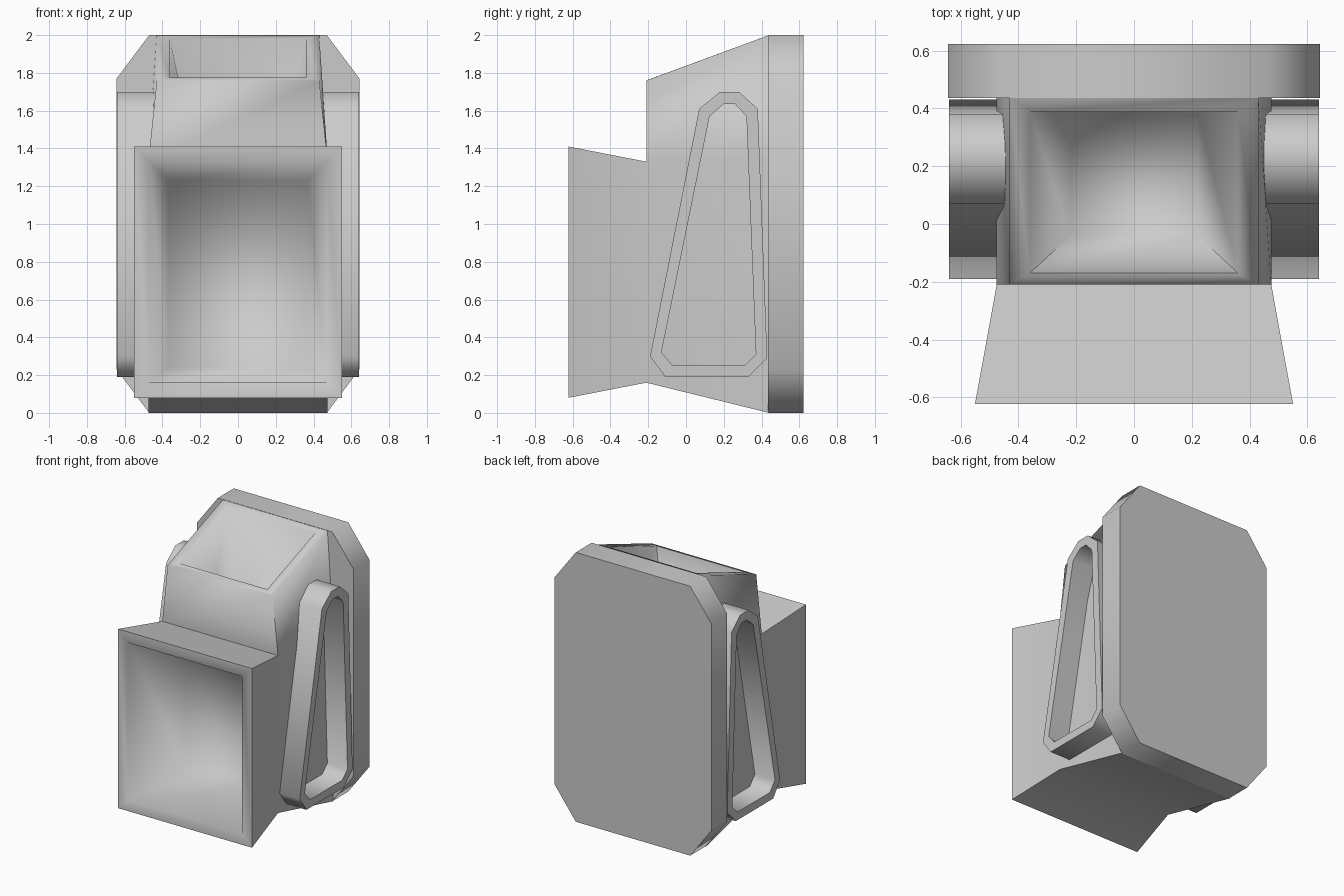
import bpy, bmesh, math

if "Cube" in bpy.data.objects:
    bpy.data.objects.remove(bpy.data.objects["Cube"])

def finish(bm, name, angle):
    bmesh.ops.recalc_face_normals(bm, faces=bm.faces[:])
    me = bpy.data.meshes.new(name)
    bm.to_mesh(me)
    bm.free()
    ob = bpy.data.objects.new(name, me)
    bpy.context.collection.objects.link(ob)
    bpy.ops.object.select_all(action='DESELECT')
    ob.select_set(True)
    bpy.context.view_layer.objects.active = ob
    bpy.ops.object.shade_smooth_by_angle(angle=math.radians(angle))
    return ob

def ring(bm, pts):
    return [bm.verts.new(p) for p in pts]

def bridge(bm, a, b):
    n = len(a)
    for i in range(n):
        j = (i + 1) % n
        bm.faces.new((a[i], a[j], b[j], b[i]))

def rect_xz(hw, y, z0, z1):
    return [(-hw, y, z0), (hw, y, z0), (hw, y, z1), (-hw, y, z1)]

# Housing: tapered body, flared front mouth and a deep recess in the sloped top
bm = bmesh.new()
throat = ring(bm, rect_xz(.475, -.21, .16, 1.33))
back = ring(bm, rect_xz(.475, .44, 0, 1.33))
for i, j in ((0, 1), (1, 2), (3, 0)):
    bm.faces.new((throat[i], throat[j], back[j], back[i]))
top = ring(bm, [(-.43, -.21, 1.76), (.43, -.21, 1.76), (.43, .44, 2), (-.43, .44, 2)])
bm.faces.new((throat[3], throat[2], top[1], top[0]))
bm.faces.new((throat[2], back[2], top[2], top[1]))
bm.faces.new((back[3], throat[3], top[0], top[3]))
bm.faces.new((back[2], back[3], top[3], top[2]))
bm.faces.new(back)

# top recess with tapered sides and an upright back wall
lip = ring(bm, [(-.36, -.17, 1.775), (.36, -.17, 1.775), (.36, .39, 1.98), (-.36, .39, 1.98)])
pit = ring(bm, [(-.22, -.04, 1.30), (.22, -.04, 1.30), (.22, .385, 1.40), (-.22, .385, 1.40)])
bridge(bm, top, lip)
bridge(bm, lip, pit)
bm.faces.new(pit)

# front mouth: flare, flat rim, deep tapered recess
flare = ring(bm, rect_xz(.55, -.622, .08, 1.41))
rim = ring(bm, rect_xz(.47, -.622, .16, 1.33))
floor = ring(bm, rect_xz(.37, -.08, .24, 1.23))
for a, b in ((throat, flare), (flare, rim), (rim, floor)):
    bridge(bm, a, b)
bm.faces.new(floor)
finish(bm, "housing", 88)

# Back plate: chamfered slab
octagon = [(.47, 0), (.643, .23), (.643, 1.77), (.47, 2),
           (-.47, 2), (-.643, 1.77), (-.643, .23), (-.47, 0)]
bm = bmesh.new()
a = ring(bm, [(x, .435, z) for x, z in octagon])
b = ring(bm, [(x, .622, z) for x, z in octagon])
bridge(bm, a, b)
bm.faces.new(a)
bm.faces.new(b)
finish(bm, "back_plate", 60)

# Side loops: tapered eight-sided frames against both flanks
outer = [(-.19, .30), (-.11, .19), (.33, .19), (.43, .29),
         (.38, 1.61), (.28, 1.70), (.18, 1.70), (.07, 1.61)]
inner = [(-.13, .32), (-.07, .25), (.31, .25), (.37, .31),
         (.32, 1.57), (.26, 1.635), (.20, 1.635), (.125, 1.57)]
for side, label in ((1, "right"), (-1, "left")):
    bm = bmesh.new()
    rings = [ring(bm, [(side * x, y, z) for y, z in prof])
             for prof, x in ((outer, .43), (outer, .64), (inner, .64), (inner, .43))]
    for i in range(4):
        bridge(bm, rings[i], rings[(i + 1) % 4])
    finish(bm, label + "_side_loop", 65)
